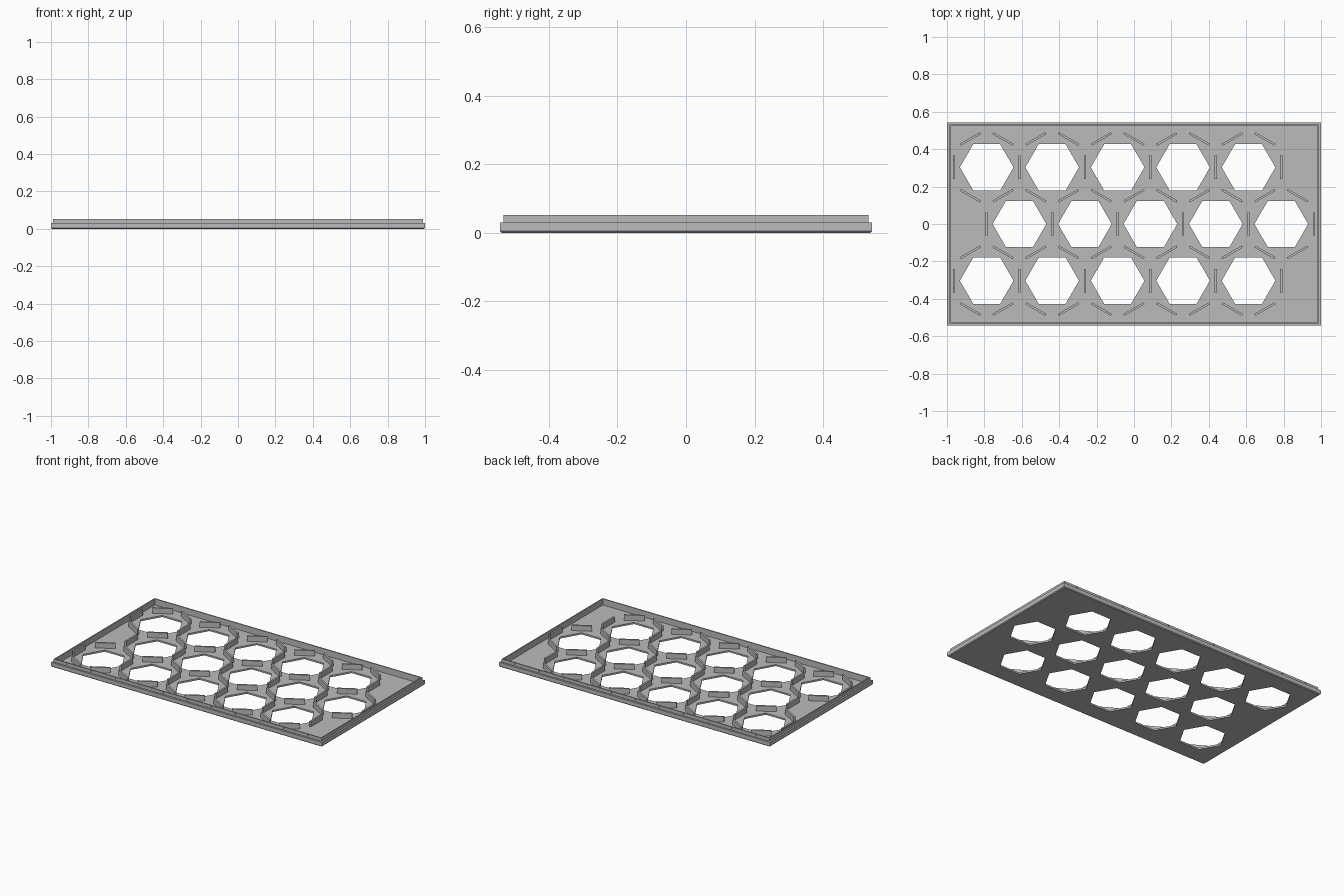
import bpy, bmesh
from math import cos, sin, pi, radians
from mathutils import Matrix, Vector

cube = bpy.data.objects.get("Cube")
if cube:
    bpy.data.objects.remove(cube, do_unlink=True)

HALF_X, HALF_Y = 1.0, 0.543
FLOOR, LEDGE, TOP = 0.011, 0.031, 0.052
PITCH, ROW = 0.35, 0.303
HOLE_R = 0.1435

grey = bpy.data.materials.new("plain grey")
grey.use_nodes = True
colour = (0.5, 0.5, 0.5, 1)
grey.diffuse_color = colour
grey.node_tree.nodes["Principled BSDF"].inputs["Base Color"].default_value = colour


def make_object(name, bm):
    bmesh.ops.recalc_face_normals(bm, faces=bm.faces)
    mesh = bpy.data.meshes.new(name)
    bm.to_mesh(mesh)
    bm.free()
    mesh.materials.append(grey)
    obj = bpy.data.objects.new(name, mesh)
    bpy.context.collection.objects.link(obj)
    return obj


def add_box(bm, size, matrix):
    bmesh.ops.create_cube(bm, size=1, matrix=matrix @ Matrix.Diagonal((*size, 1)))


# Tray: rectangular rings stacked along an (inset, height) profile
profile = [(0.005, 0), (0, 0.005), (0, LEDGE), (0.011, LEDGE),
           (0.011, TOP), (0.019, TOP), (0.019, FLOOR)]
bm = bmesh.new()
rings = []
for inset, z in profile:
    x, y = HALF_X - inset, HALF_Y - inset
    rings.append([bm.verts.new((sx * x, sy * y, z))
                  for sx, sy in ((-1, -1), (1, -1), (1, 1), (-1, 1))])
for low, high in zip(rings, rings[1:]):
    for i in range(4):
        j = (i + 1) % 4
        bm.faces.new((low[i], low[j], high[j], high[i]))
bm.faces.new(rings[0])
bm.faces.new(rings[-1])
tray = make_object("tray", bm)

# Staggered honeycomb layout
centres = [Vector(((col - 2.25 + 0.5 * (row == 0)) * PITCH, row * ROW, 0))
           for row in (-1, 0, 1) for col in range(5)]

# Cutters: hexagonal holes, and small dimples along the front and back lip
bm = bmesh.new()
for c in centres:
    turn = Matrix.Translation(c) @ Matrix.Rotation(radians(30), 4, "Z")
    bmesh.ops.create_cone(bm, cap_ends=True, segments=6, radius1=HOLE_R,
                          radius2=HOLE_R, depth=0.1, matrix=turn)
for side in (-1, 1):
    for i in range(-5, 6):
        spot = Matrix.Translation((i * 0.178, side * (HALF_Y - 0.011), 0.044))
        add_box(bm, (0.008, 0.008, 0.008), spot)
cutter = make_object("hole_cutter", bm)
cutter.hide_render = True
cutter.hide_viewport = True
cut = tray.modifiers.new("holes", "BOOLEAN")
cut.operation = "DIFFERENCE"
cut.solver = "EXACT"
cut.object = cutter

# Upright tabs halfway between neighbouring holes, shared where cells meet
tabs = {}
for c in centres:
    for k in range(6):
        a = k * pi / 3
        p = c + Vector((cos(a), sin(a), 0)) * PITCH / 2
        tabs[(round(p.x, 2), round(p.y, 2))] = (p, a)
bm = bmesh.new()
low, high = FLOOR - 0.002, 0.046
for p, a in tabs.values():
    place = Matrix.Translation((p.x, p.y, (low + high) / 2)) @ Matrix.Rotation(a, 4, "Z")
    add_box(bm, (0.012, 0.124, high - low), place)
make_object("divider_tabs", bm)
